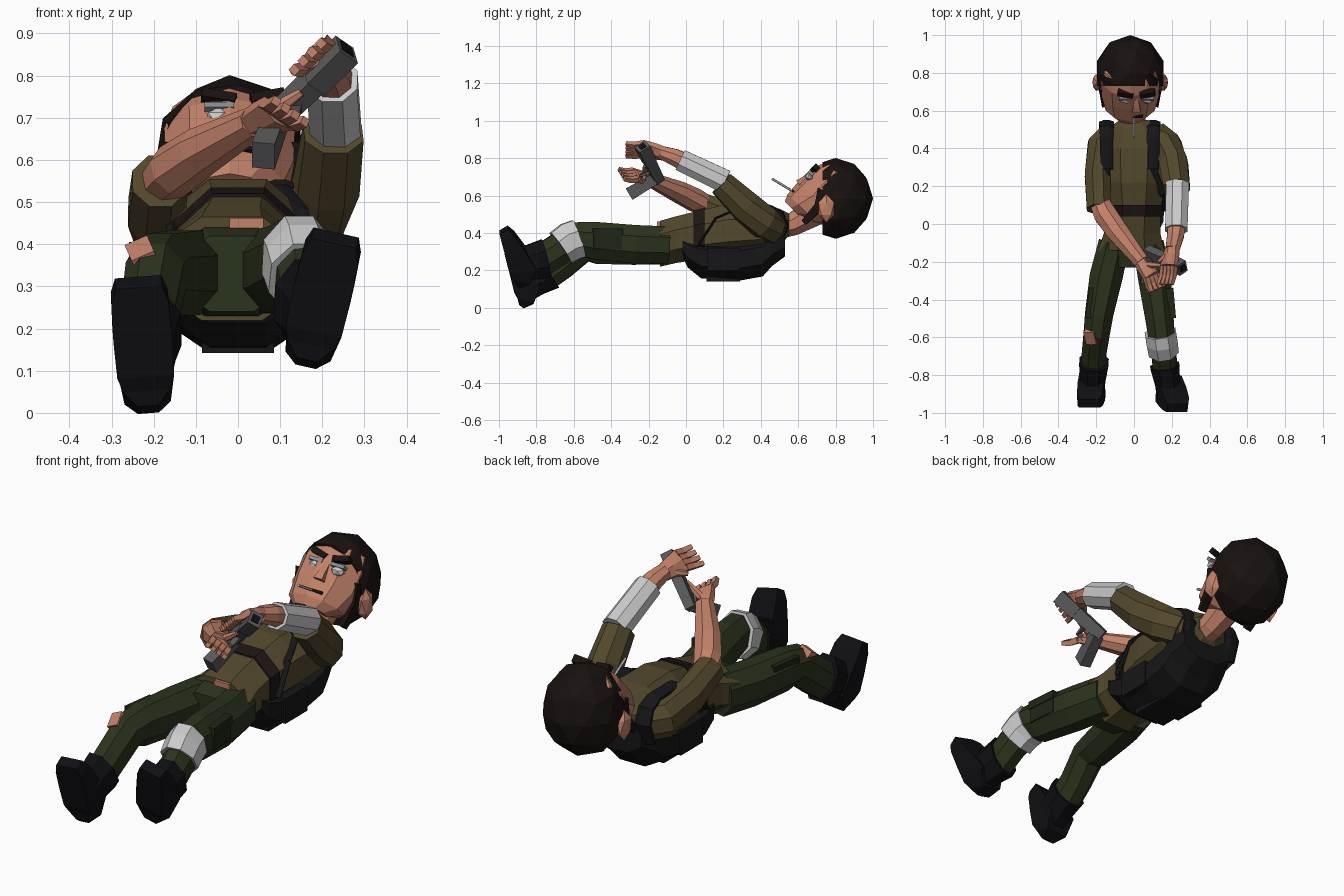
import bpy, bmesh
from math import pi, cos, sin, radians
from mathutils import Vector, Matrix, Euler

cube = bpy.data.objects.get("Cube")
if cube:
    bpy.data.objects.remove(cube, do_unlink=True)

X, Y, Z = Vector((1, 0, 0)), Vector((0, 1, 0)), Vector((0, 0, 1))


def material(name, red, green, blue):
    mat = bpy.data.materials.new(name)
    mat.use_nodes = True
    colour = (red, green, blue, 1)
    mat.diffuse_color = colour
    shader = mat.node_tree.nodes["Principled BSDF"]
    shader.inputs["Base Color"].default_value = colour
    shader.inputs["Roughness"].default_value = .8
    return mat


skin = material("skin", .54, .22, .14)
shirt = material("shirt", .085, .065, .025)
trousers = material("trousers", .024, .033, .012)
pocket_green = material("pocket_green", .014, .019, .008)
hair = material("hair", .009, .006, .005)
leather = material("boot_leather", .005, .005, .007)
canvas = material("pack_canvas", .008, .008, .009)
bandage = material("bandage", .55, .55, .55)
metal = material("gun_metal", .1, .1, .105)
belt_brown = material("belt", .012, .008, .007)
lid_grey = material("eyelid", .25, .27, .28)


def finish(name, bm, mat):
    bmesh.ops.recalc_face_normals(bm, faces=bm.faces)
    mesh = bpy.data.meshes.new(name)
    bm.to_mesh(mesh)
    bm.free()
    mesh.materials.append(mat)
    obj = bpy.data.objects.new(name, mesh)
    bpy.context.collection.objects.link(obj)


def tube(name, mat, sections, ref=Z, sides=8, axis=None):
    """Loft through sections of (centre x, y, z, width, height)."""
    bm = bmesh.new()
    points = [Vector(s[:3]) for s in sections]
    rings = []
    for i, (point, section) in enumerate(zip(points, sections)):
        before, after = points[max(i - 1, 0)], points[min(i + 1, len(points) - 1)]
        along = (axis or (after - before)).normalized()
        side = along.cross(ref).normalized()
        up = side.cross(along)
        ring = []
        for k in range(sides):
            angle = (k + .5) * 2 * pi / sides
            grow = .5 / cos(pi / sides)
            offset = side * cos(angle) * section[3] + up * sin(angle) * section[4]
            ring.append(bm.verts.new(point + offset * grow))
        rings.append(ring)
    for low, high in zip(rings, rings[1:]):
        for k in range(sides):
            j = (k + 1) % sides
            bm.faces.new((low[k], low[j], high[j], high[k]))
    bm.faces.new(rings[0])
    bm.faces.new(rings[-1])
    finish(name, bm, mat)


def box(name, mat, centre, size, rotation=(0, 0, 0)):
    bm = bmesh.new()
    frame = Matrix.LocRotScale(Vector(centre), Euler(rotation), Vector(size))
    bmesh.ops.create_cube(bm, size=1, matrix=frame)
    finish(name, bm, mat)


def ball(name, mat, centre, size, detail=1, cut_y=None):
    bm = bmesh.new()
    frame = Matrix.LocRotScale(Vector(centre), None, Vector(size))
    bmesh.ops.create_icosphere(bm, subdivisions=detail, radius=1, matrix=frame)
    if cut_y is not None:
        geom = bm.verts[:] + bm.edges[:] + bm.faces[:]
        cut = bmesh.ops.bisect_plane(bm, geom=geom, plane_co=Y * cut_y,
                                     plane_no=Y, clear_inner=True)
        rim = [e for e in cut["geom_cut"] if isinstance(e, bmesh.types.BMEdge)]
        bmesh.ops.edgeloop_fill(bm, edges=rim)
    finish(name, bm, mat)


# Torso, with an open strip of belly under the hem
tube("shirt_body", shirt, [
    (-.015, -.14, .342, .35, .245), (-.01, -.05, .365, .3, .25), (0, .06, .387, .28, .26),
    (0, .22, .412, .33, .285), (0, .4, .42, .35, .26), (0, .5, .43, .3, .2),
    (0, .55, .445, .15, .12)], axis=Y)
tube("waist_belt", belt_brown, [
    (0, .04, .385, .29, .27), (0, .1, .395, .31, .28)], axis=Y)
box("belly", skin, (.02, -.13, .44), (.08, .05, .045))
tube("pelvis", trousers, [
    (-.015, -.05, .34, .27, .2), (-.015, -.15, .335, .31, .21), (-.015, -.23, .33, .25, .18)], axis=Y)

# Legs and boots
tube("left_leg", trousers, [
    (.075, -.1, .335, .165, .2), (.108, -.28, .34, .175, .205), (.135, -.5, .36, .15, .2),
    (.145, -.59, .37, .14, .18), (.16, -.7, .3, .13, .17), (.165, -.79, .24, .13, .17)])
tube("right_leg", trousers, [
    (-.105, -.1, .335, .165, .2), (-.148, -.28, .33, .175, .2), (-.185, -.48, .33, .15, .19),
    (-.195, -.56, .325, .14, .17), (-.21, -.67, .235, .13, .17), (-.215, -.76, .17, .13, .17)])
tube("knee_bandage", bandage, [
    (.14, -.575, .37, .165, .205), (.147, -.62, .355, .165, .205), (.155, -.67, .32, .16, .195)])
box("torn_knee", skin, (-.224, -.59, .368), (.058, .075, .06), (radians(33), radians(-24), 0))
for name, x, z, turn in (("left", .188, .37, -5), ("right", -.22, .35, 8)):
    box(name + "_thigh_pocket", pocket_green, (x, -.42, z), (.045, .15, .11), (0, 0, radians(-turn)))
    box(name + "_pocket_flap", pocket_green, (x, -.42, z + .035), (.055, .16, .04), (0, 0, radians(-turn)))


def boot(side, heel, toe, top):
    heel, toe, top = Vector(heel), Vector(toe), Vector(top)
    profile = ((0, .05, .03), (.1, .11, .09), (.3, .135, .14), (.6, .14, .11),
               (.88, .135, .075), (1, .11, .05))
    foot = []
    for share, width, depth in profile:
        point = heel.lerp(toe, share) + Y * depth / 2
        foot.append((*point, width, depth))
    tube(side + "_boot_foot", leather, foot, ref=-Y, sides=4)
    ankle = heel.lerp(toe, .36) + Y * .04
    tube(side + "_boot_shaft", leather, [
        (*ankle, .125, .19), (*ankle.lerp(top, .5), .135, .19), (*top, .155, .21)])


boot("left", (.162, -.915, .118), (.23, -1.0, .415), (.163, -.75, .262))
boot("right", (-.213, -.895, .008), (-.236, -.975, .31), (-.212, -.73, .2))

# Arms
tube("left_sleeve", shirt, [
    (.12, .47, .42, .14, .16), (.18, .42, .455, .14, .17), (.21, .32, .54, .15, .165),
    (.226, .19, .665, .14, .135)])
tube("arm_bandage", bandage, [(.23, .21, .675, .122, .125), (.224, -.03, .79, .118, .115)])
tube("left_forearm", skin, [
    (.23, .05, .75, .1, .1), (.22, -.06, .805, .09, .09), (.205, -.13, .83, .075, .07)])
tube("right_sleeve", shirt, [
    (-.12, .47, .42, .14, .16), (-.175, .42, .43, .14, .17), (-.193, .26, .475, .135, .17),
    (-.185, .08, .55, .13, .13)])
tube("right_forearm", skin, [
    (-.185, .12, .54, .1, .1), (-.152, .05, .575, .12, .12), (-.088, -.04, .62, .115, .11),
    (.04, -.2, .69, .08, .07)])


def hand(side, wrist, knuckle, tip, spread, thumb):
    wrist, knuckle, tip = Vector(wrist), Vector(knuckle), Vector(tip)
    spread = Vector(spread).normalized()
    flat = spread.cross(tip - wrist).normalized()
    tube(side + "_palm", skin, [
        (*wrist, .065, .06), (*wrist.lerp(knuckle, .5), .09, .055), (*knuckle, .105, .042)],
        ref=flat, sides=6)
    for i in range(4):
        shift = spread * (i - 1.5) * .027
        middle = knuckle.lerp(tip, .5) + flat * .008
        tube(f"{side}_finger_{i + 1}", skin, [
            (*(knuckle + shift), .025, .028), (*(middle + shift), .024, .026),
            (*(tip + shift * 1.1), .02, .021)], ref=flat, sides=4)
    root = wrist.lerp(knuckle, .3)
    tube(side + "_thumb", skin, [
        (*root, .035, .035), (*root.lerp(Vector(thumb), .6), .028, .028), (*thumb, .018, .018)],
        ref=flat, sides=6)


hand("left", (.21, -.1, .82), (.185, -.22, .85), (.165, -.32, .845), (.7, 0, .7), (.13, -.2, .81))
hand("right", (.03, -.19, .685), (.095, -.27, .71), (.125, -.345, .715), (.7, .3, -.5), (.15, -.22, .76))

# Pistol
tilt = Vector((-.2, .8, .5))
tube("pistol_slide", metal, [(.07, -.145, .68, .045, .055), (.2, -.205, .805, .05, .06)], ref=tilt, sides=4)
tube("pistol_barrel", metal, [(.18, -.197, .785, .058, .066), (.258, -.234, .862, .058, .066)], ref=tilt, sides=4)
tube("pistol_muzzle", leather, [(.25, -.23, .855, .036, .036), (.26, -.235, .864, .036, .036)], ref=tilt, sides=4)
tube("pistol_grip", metal, [(.09, -.165, .69, .06, .05), (.06, -.3, .61, .07, .055)], ref=X, sides=4)
tube("trigger_guard", metal, [
    (.14, -.18, .73, .014, .025), (.135, -.24, .71, .014, .025), (.08, -.235, .66, .014, .025)], ref=X, sides=4)

# Backpack and harness
tube("backpack", canvas, [
    (0, -.02, .335, .28, .12), (0, .01, .3, .31, .17), (0, .08, .268, .32, .22),
    (0, .27, .255, .33, .225), (0, .41, .28, .33, .225), (0, .46, .328, .32, .21),
    (0, .53, .355, .27, .16)], axis=Y)
box("pack_pocket", canvas, (0, .2, .164), (.17, .18, .045))
for name, s in (("left", 1), ("right", -1)):
    box(name + "_pack_pouch", canvas, (s * .15, .2, .26), (.045, .17, .12))
    inner = .1 if s > 0 else -.145
    tube(name + "_shoulder_strap", canvas, [
        (inner, .5, .34, .03, .08), (inner, .535, .44, .03, .08), (inner, .51, .505, .03, .075),
        (inner, .45, .536, .03, .07), (inner, .29, .541, .025, .065)], ref=X)
    tube(name + "_lower_strap", canvas, [
        (inner, .3, .54, .012, .035), (s * .15, .16, .48, .012, .035), (s * .16, .07, .34, .012, .035)], ref=X)

# Head, built in a frame tipped back by half a right angle
tip_back = Euler((-pi / 4, 0, 0))
HEAD, UP, FACE = Vector((-.02, .76, .59)), Z.copy(), -Y
UP.rotate(tip_back)
FACE.rotate(tip_back)


def on_head(x, up, out):
    return HEAD + X * x + UP * up + FACE * out


def face_box(name, mat, x, up, out, size, roll=0):
    turn = tip_back.to_matrix() @ Matrix.Rotation(roll, 3, "Y")
    box(name, mat, on_head(x, up, out), size, turn.to_euler())


tube("neck", skin, [(0, .5, .43, .13, .12), (0, .57, .445, .12, .12), (-.01, .68, .51, .14, .15)])
head_profile = ((-.18, .08, .16, .13), (-.14, .05, .26, .22), (-.05, .015, .305, .3),
                (.05, .025, .31, .28), (.125, .035, .27, .2), (.16, .02, .18, .14))
tube("head", skin, [(*on_head(0, up, out), width, depth) for up, out, width, depth in head_profile],
     ref=FACE, axis=UP, sides=10)
ball("hair", hair, (-.02, .8, .585), (.186, .2, .216), detail=2, cut_y=.73)
MIDDLE = .033
for name, s in (("left", 1), ("right", -1)):
    ball(name + "_ear", skin, HEAD + Vector((s * .175, -.01, -.06)), (.028, .05, .075))
    edge = HEAD.x + s * .148
    tube(name + "_sideburn", hair, [
        (edge, .75, .62, .036, .1), (edge, .71, .54, .032, .05),
        (edge - s * .012, .63, .455, .03, .03)], sides=4)
    x = MIDDLE + s * .058
    face_box(name + "_eyebrow", hair, x, .06, .157, (.082, .035, .028), radians(-14 * s))
    ball(name + "_eye", bandage, on_head(x, .008, .15), (.036, .024, .024))
    face_box(name + "_eyelid", lid_grey, x, .027, .158, (.07, .03, .016))
nose = [on_head(MIDDLE, .02, .15), on_head(MIDDLE, -.03, .16), on_head(MIDDLE, -.06, .162)]
tube("nose", skin, [(*p, w, w) for p, w in zip(nose, (.02, .035, .045))], ref=FACE, sides=4)
face_box("mouth", hair, MIDDLE, -.11, .157, (.07, .014, .012))
tube("cigarette", bandage, [(0, .56, .63, .011, .011), (0, .46, .69, .011, .011)], sides=6)
